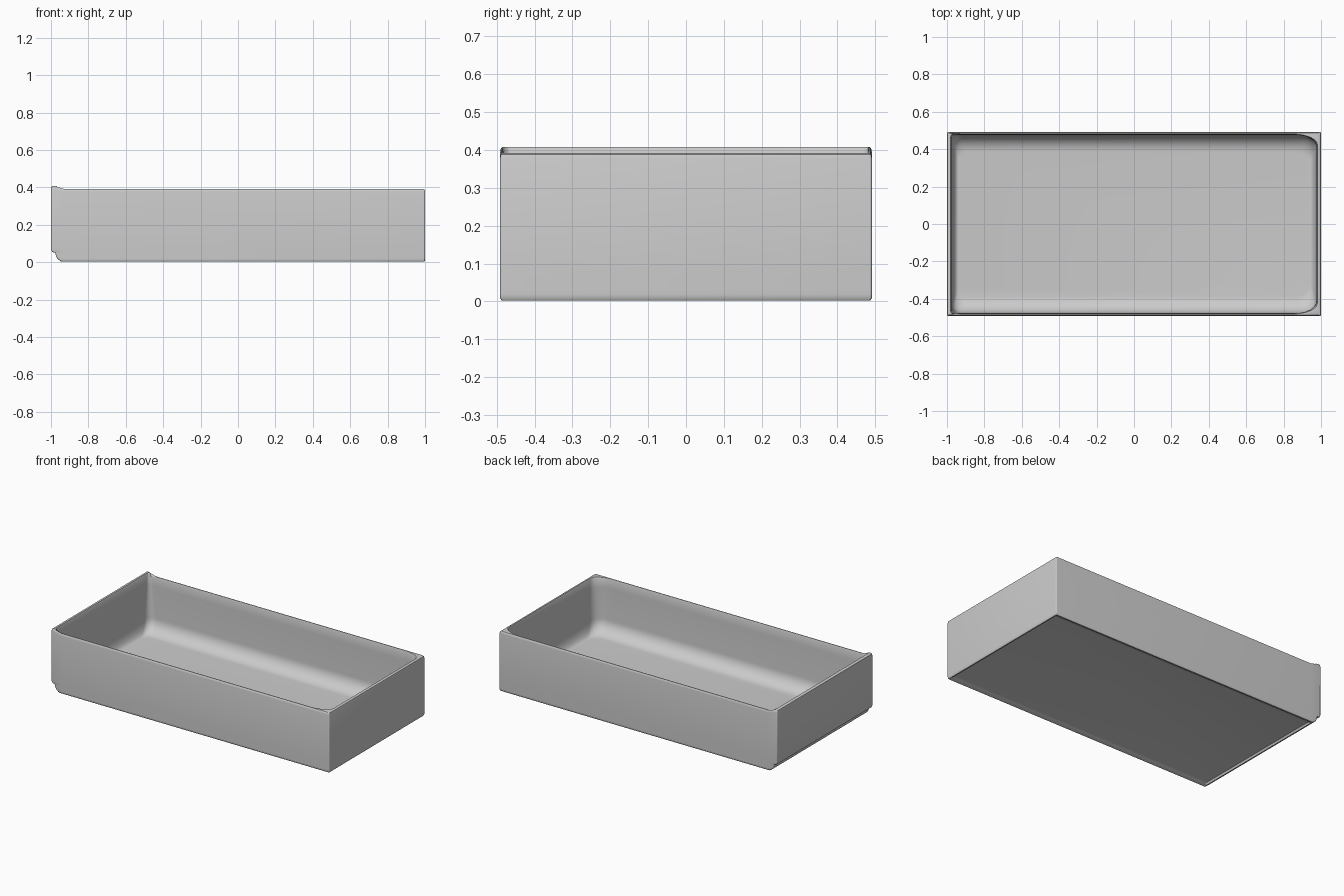
import bpy, bmesh, math

if "Cube" in bpy.data.objects:
    bpy.data.objects.remove(bpy.data.objects["Cube"])

SEG = 6


def ring(bm, x0, x1, y, left, right, z):
    """Rounded rectangle loop; left/right are (rx, ry) corner radii."""
    pts = []

    def arc(cx, cy, r, start):
        for i in range(SEG + 1):
            a = math.radians(start + 90 * i / SEG)
            pts.append((cx + r[0] * math.cos(a), cy + r[1] * math.sin(a)))

    shoulder = max(-0.93, x0 + left[0] + 0.003)
    arc(x1 - right[0], y - right[1], right, 0)
    pts.append((shoulder, y))
    arc(x0 + left[0], y - left[1], left, 90)
    arc(x0 + left[0], -y + left[1], left, 180)
    pts.append((shoulder, -y))
    arc(x1 - right[0], -y + right[1], right, 270)
    # raised lip along the left end of the rim
    return [bm.verts.new((px, py, z + (0.016 if z > 0.36 and px < -0.965 else 0)))
            for px, py in pts]


s = (0.006, 0.006)
rings = [
    # recessed underside and its thin foot rim
    (-0.935, 0.972, 0.452, s, s, 0.016),
    (-0.937, 0.98, 0.465, s, s, 0.012),
    (-0.94, 0.988, 0.478, s, s, 0.003),
    (-0.945, 0.996, 0.487, s, s, 0.003),
    (-0.952, 0.999, 0.491, s, s, 0.008),
    # finger step under the left end
    (-0.965, 1, 0.491, s, s, 0.018),
    (-0.973, 1, 0.491, s, s, 0.033),
    (-0.977, 1, 0.491, s, s, 0.05),
    (-0.993, 1, 0.491, s, s, 0.055),
    (-1, 1, 0.491, s, s, 0.068),
    # outer walls and rounded rim
    (-1, 1, 0.491, s, s, 0.378),
    (-0.998, 0.997, 0.489, s, s, 0.388),
    (-0.993, 0.99, 0.486, s, s, 0.392),
    (-0.98, 0.982, 0.481, (0.015, 0.015), (0.13, 0.06), 0.392),
    (-0.976, 0.979, 0.478, (0.015, 0.015), (0.13, 0.06), 0.384),
    (-0.975, 0.977, 0.477, (0.025, 0.025), (0.11, 0.07), 0.33),
]

# inside fillet: broad along the sides, tighter at the ends
FLOOR, H = 0.035, 0.09
for i in range(11):
    a = math.pi / 2 * i / 10
    k = 1 - math.cos(a)
    rings.append((-0.974 + 0.035 * k, 0.975 - 0.035 * k, 0.475 - 0.09 * k,
                  (0.045, 0.045), (0.08, 0.07), FLOOR + H * (1 - math.sin(a))))

bm = bmesh.new()
loops = [ring(bm, *r) for r in rings]
for a, b in zip(loops, loops[1:]):
    n = len(a)
    for i in range(n):
        j = (i + 1) % n
        bm.faces.new((a[i], a[j], b[j], b[i]))
bm.faces.new(list(reversed(loops[0])))
bm.faces.new(loops[-1])
bmesh.ops.recalc_face_normals(bm, faces=bm.faces)

mesh = bpy.data.meshes.new("tray")
bm.to_mesh(mesh)
bm.free()
tray = bpy.data.objects.new("tray", mesh)
bpy.context.collection.objects.link(tray)
bpy.context.view_layer.objects.active = tray
tray.select_set(True)
bpy.ops.object.shade_smooth_by_angle(angle=math.radians(40))
